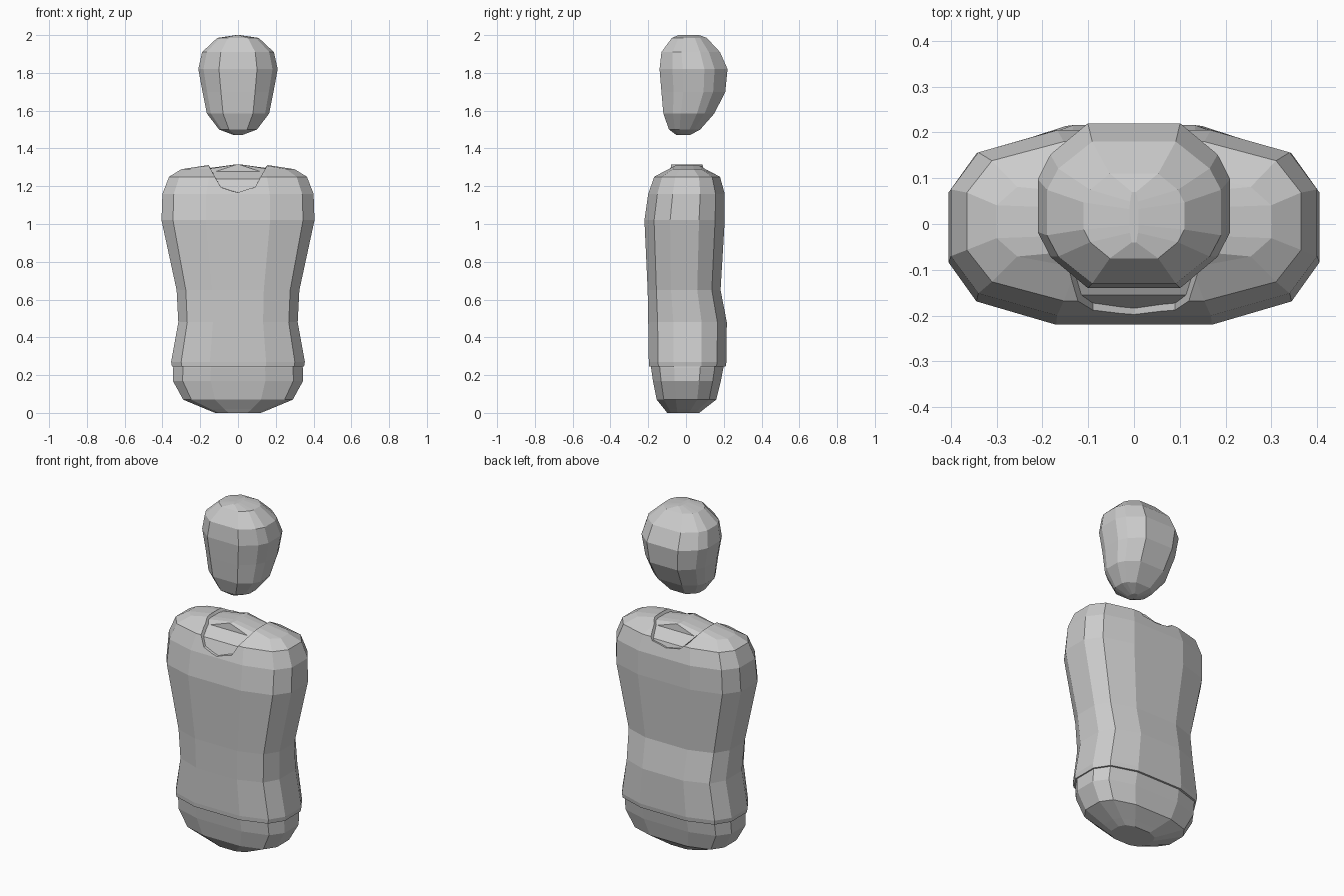
import bpy, bmesh

if "Cube" in bpy.data.objects:
    bpy.data.objects.remove(bpy.data.objects["Cube"])

TORSO_SECTION = [(1, .36), (.85, .76), (.42, 1)]
HEAD_SECTION = [(1, .32), (.87, .62), (.48, 1)]


def ring(section, z, rx, y0, y1):
    """12-sided rounded section at height z, spanning y0..y1."""
    c, h = (y0 + y1) / 2, (y1 - y0) / 2
    q1 = list(section)
    pts = q1 + [(-x, y) for x, y in reversed(q1)]
    pts += [(-x, -y) for x, y in pts]
    return [(x * rx, c + y * h, z) for x, y in pts]


def loft(name, rings):
    """Skin a list of equal-length rings and cap both ends."""
    bm = bmesh.new()
    vs = [[bm.verts.new(p) for p in r] for r in rings]
    n = len(vs[0])
    for a, b in zip(vs, vs[1:]):
        for i in range(n):
            j = (i + 1) % n
            bm.faces.new((a[i], a[j], b[j], b[i]))
    bm.faces.new(vs[0][::-1])
    bm.faces.new(vs[-1])
    bmesh.ops.recalc_face_normals(bm, faces=bm.faces)
    me = bpy.data.meshes.new(name)
    bm.to_mesh(me)
    bm.free()
    ob = bpy.data.objects.new(name, me)
    bpy.context.collection.objects.link(ob)
    return ob


# Head: z, half width, front y, back y
head = [(1.47, .02, -.05, .02), (1.5, .10, -.09, .075), (1.585, .165, -.12, .15),
        (1.70, .188, -.13, .208), (1.82, .21, -.14, .22), (1.91, .19, -.13, .18),
        (1.985, .11, -.075, .11), (2.0, .01, -.04, .07)]
loft("head", [ring(HEAD_SECTION, *r) for r in head])

# Shirt outer shape from hem to shoulders
shirt_rows = [(.245, .35, -.195, .21), (.27, .354, -.197, .214), (.48, .316, -.2, .216),
              (.65, .325, -.203, .183), (1.02, .405, -.22, .205), (1.16, .40, -.20, .205),
              (1.25, .365, -.168, .18), (1.29, .30, -.095, .105), (1.312, .155, -.08, .09)]
shirt = loft("shirt", [ring(TORSO_SECTION, *r) for r in shirt_rows])

# Body: lower hips, then the shirt shape inset, ending in a low ridge
t = .013
body_rows = [(0, .12, -.10, .07), (.02, .17, -.115, .095), (.07, .29, -.155, .16),
             (.17, .345, -.175, .185), (.24, .343, -.185, .198)]
body_rows += [(z, rx - t, a + t, b - t) for z, rx, a, b in shirt_rows[2:6]]
body_rows += [(z - t, rx - t, a + t, b - t) for z, rx, a, b in shirt_rows[6:8]]
body_rows += [(1.316, .01, -.078, .088)]
loft("body", [ring(TORSO_SECTION, *r) for r in body_rows])

# Neckline cut: deep at the front, shallow at the back
def neckline(y, low, mid):
    half = [(.17, 1.4), (.155, 1.31), (.09, mid)]
    pts = half + [(0, low)] + [(-x, z) for x, z in reversed(half)]
    return [(x, y, z) for x, z in pts]

cutter = loft("neckline_cutter", [neckline(-.3, 1.16, 1.19), neckline(0, 1.18, 1.20),
                                  neckline(.3, 1.235, 1.25)])
cutter.hide_render = True
cutter.hide_viewport = True
mod = shirt.modifiers.new("neckline", 'BOOLEAN')
mod.operation = 'DIFFERENCE'
mod.solver = 'EXACT'
mod.object = cutter
bpy.context.view_layer.update()
mesh = bpy.data.meshes.new_from_object(
    shirt.evaluated_get(bpy.context.evaluated_depsgraph_get()))
shirt.modifiers.clear()
shirt.data = mesh
bpy.data.objects.remove(cutter)
